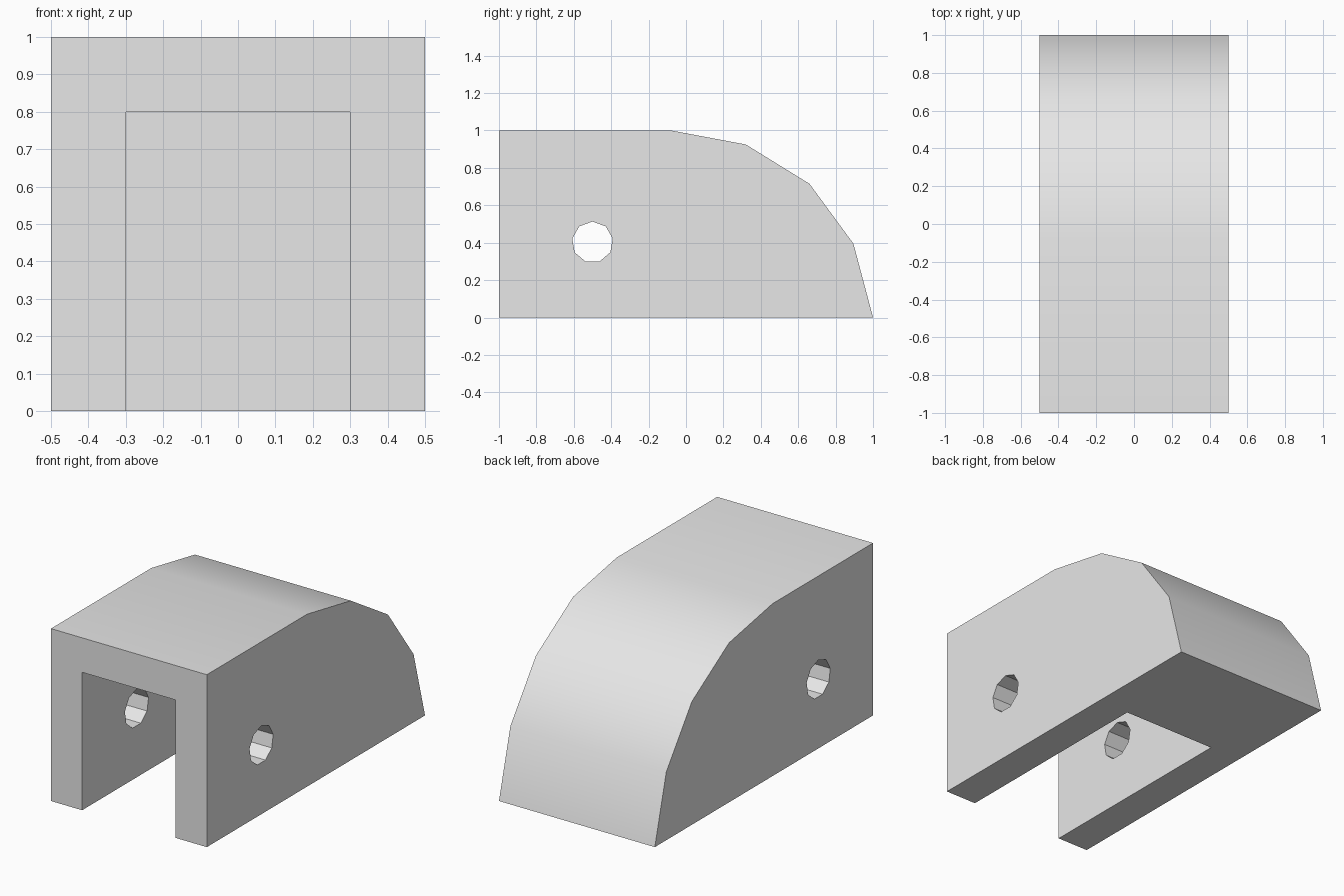
import bpy, bmesh, math
from mathutils import Matrix

cube = bpy.data.objects.get("Cube")
if cube:
    bpy.data.objects.remove(cube, do_unlink=True)

grey = bpy.data.materials.new("light grey")
grey.use_nodes = True
COLOUR = (0.8, 0.8, 0.8, 1)
grey.diffuse_color = COLOUR
grey.node_tree.nodes["Principled BSDF"].inputs["Base Color"].default_value = COLOUR


def prism(name, profile, half_width):
    """Extrude a (y, z) profile along x, centred on x = 0."""
    bm = bmesh.new()
    face = bm.faces.new([bm.verts.new((-half_width, y, z)) for y, z in profile])
    out = bmesh.ops.extrude_face_region(bm, geom=[face])
    verts = [g for g in out["geom"] if isinstance(g, bmesh.types.BMVert)]
    bmesh.ops.translate(bm, verts=verts, vec=(2 * half_width, 0, 0))
    bmesh.ops.recalc_face_normals(bm, faces=bm.faces)
    mesh = bpy.data.meshes.new(name)
    bm.to_mesh(mesh)
    bm.free()
    mesh.materials.append(grey)
    ob = bpy.data.objects.new(name, mesh)
    bpy.context.collection.objects.link(ob)
    return ob


# Block with a rounded back
body = prism("bracket_body", [(-1, 0), (-1, 1), (-0.08, 1), (0.32, 0.925),
                              (0.66, 0.715), (0.895, 0.395), (1, 0)], 0.5)

# Slot open to the front and below, and a nine-sided pin hole through both cheeks
slot = prism("slot_cutter", [(-1.2, -0.2), (-1.2, 0.8), (0.3, 0.8), (0.3, -0.2)], 0.3)
ring = [i * math.tau / 9 for i in range(9)]
pin = prism("pin_hole_cutter", [(-0.5 + 0.11 * math.sin(a), 0.403 + 0.11 * math.cos(a))
                                for a in ring], 0.7)

bpy.ops.object.select_all(action='DESELECT')
body.select_set(True)
bpy.context.view_layer.objects.active = body
for cutter in (slot, pin):
    mod = body.modifiers.new(cutter.name, 'BOOLEAN')
    mod.operation = 'DIFFERENCE'
    mod.solver = 'EXACT'
    mod.object = cutter
    bpy.ops.object.modifier_apply(modifier=mod.name)
    bpy.data.objects.remove(cutter, do_unlink=True)

# Smooth over the rounded back, crisp everywhere else
bpy.ops.object.shade_smooth_by_angle(angle=math.radians(30))
